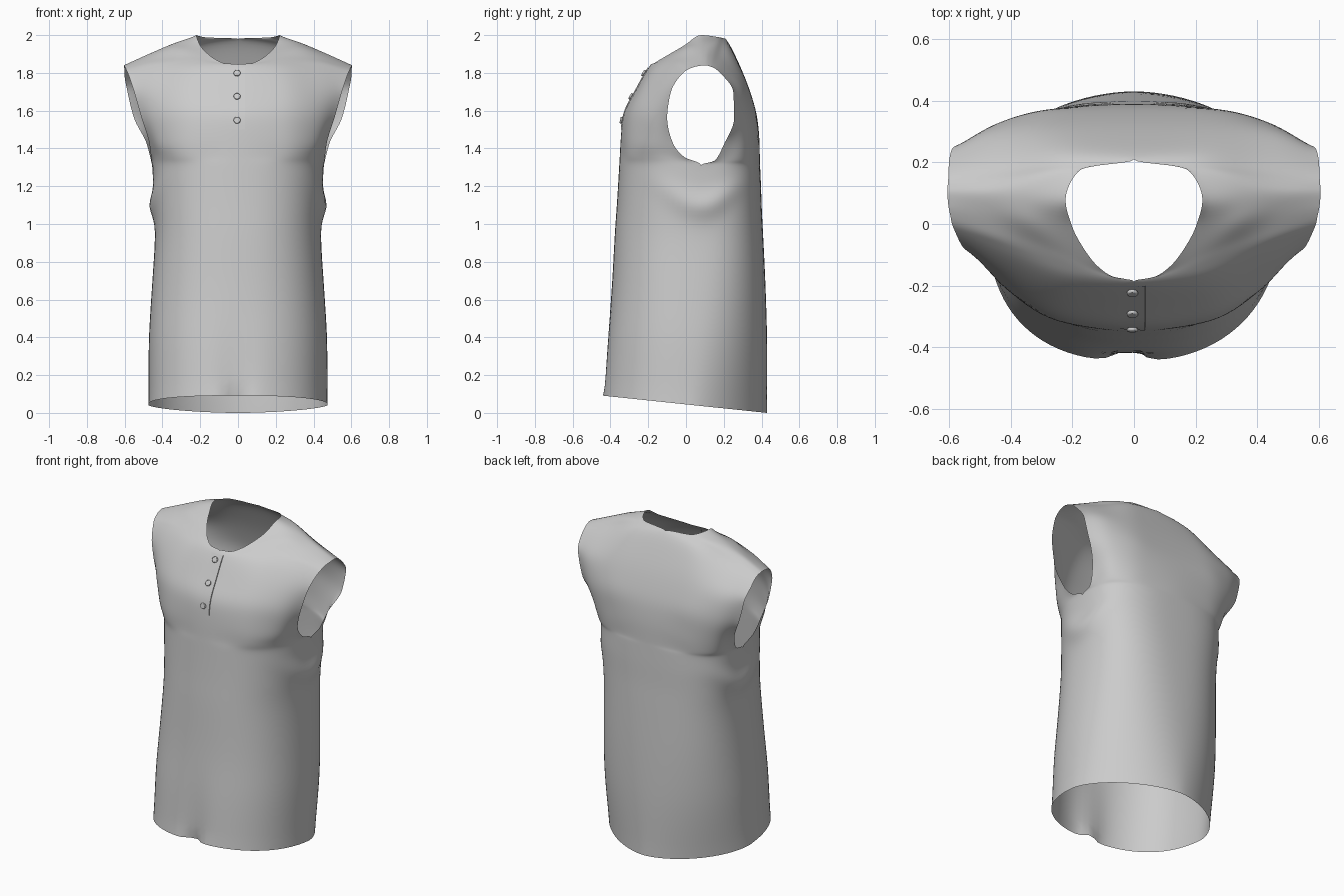
import bpy, bmesh, math
from mathutils import Vector
from mathutils.bvhtree import BVHTree

if "Cube" in bpy.data.objects:
    bpy.data.objects.remove(bpy.data.objects["Cube"])

NS = 24          # columns from centre line to side seam
UNDERARM = 1.31

# body profile: height, half width, front depth, back depth
PROFILE = [(0, .475, -.445, .43), (.3, .475, -.422, .432), (.6, .46, -.395, .425),
           (.93, .44, -.378, .41), (1.08, .445, -.368, .402), (1.2, .45, -.361, .398),
           (UNDERARM, .455, -.355, .393)]

# yoke rows: centre/neck edge, two middle points, armhole edge
SHOULDER = [(.222, .08, 2.0), (.34, .09, 1.957), (.475, .1, 1.9), (.605, .1, 1.84)]
FRONT = [
    [(0, -.352, 1.36), (.255, -.312, 1.36), (.41, -.175, 1.36), (.46, -.01, 1.355)],
    [(0, -.348, 1.43), (.25, -.316, 1.43), (.425, -.19, 1.43), (.47, -.07, 1.43)],
    [(0, -.335, 1.57), (.24, -.305, 1.57), (.43, -.20, 1.56), (.51, -.10, 1.56)],
    [(0, -.27, 1.70), (.23, -.25, 1.70), (.42, -.165, 1.70), (.55, -.08, 1.70)],
    [(0, -.187, 1.845), (.2, -.17, 1.835), (.4, -.095, 1.825), (.58, -.025, 1.79)],
    [(.065, -.172, 1.85), (.24, -.12, 1.865), (.42, -.055, 1.855), (.59, 0, 1.812)],
    [(.12, -.135, 1.872), (.27, -.075, 1.89), (.43, -.025, 1.87), (.595, .025, 1.825)],
    [(.2, -.01, 1.945), (.32, .01, 1.94), (.46, .04, 1.89), (.602, .06, 1.835)],
    SHOULDER]
BACK = [
    [(0, .392, 1.34), (.275, .366, 1.34), (.42, .28, 1.34), (.46, .15, 1.335)],
    [(0, .39, 1.43), (.26, .375, 1.43), (.432, .305, 1.43), (.485, .205, 1.43)],
    [(0, .378, 1.56), (.25, .375, 1.56), (.44, .33, 1.56), (.55, .255, 1.56)],
    [(0, .34, 1.70), (.24, .34, 1.70), (.45, .31, 1.70), (.585, .25, 1.70)],
    [(0, .28, 1.85), (.22, .28, 1.845), (.43, .25, 1.805), (.6, .2, 1.78)],
    [(0, .21, 1.98), (.19, .21, 1.96), (.4, .185, 1.88), (.602, .15, 1.825)],
    [(.17, .178, 1.988), (.28, .165, 1.965), (.44, .14, 1.9), (.604, .125, 1.835)],
    SHOULDER]


def smooth(pts, t):
    """Overshoot-free curve through pts, t from 0 to len(pts) - 1."""
    i = min(int(t), len(pts) - 2)
    f = t - i
    out = []
    for c in range(len(pts[0])):
        d = [pts[k + 1][c] - pts[k][c] for k in range(len(pts) - 1)]

        def slope(k):
            if k == 0:
                return d[0]
            if k == len(d):
                return d[-1]
            a, b = d[k - 1], d[k]
            return 2 * a * b / (a + b) if a * b > 0 else 0
        p, q = pts[i][c], pts[i + 1][c]
        m, n = slope(i), slope(i + 1)
        out.append(p * (2*f**3 - 3*f*f + 1) + m * (f**3 - 2*f*f + f)
                   + q * (3*f*f - 2*f**3) + n * (f**3 - f*f))
    return out


def body_row(t, front, side):
    """Quarter cross-section of the body, with the hem slanting to the back."""
    z, w, yf, yb = smooth(PROFILE, t)
    h = z / UNDERARM
    seam = .02 + .06 * h
    if front:
        power = 2 / ((2.25 if side > 0 else 2.45) * (1 - h) + 2.4 * h)
    else:
        power = 2 / (1.7 + 1.1 * min(1, h * 1.1))
    row = []
    for j in range(NS + 1):
        a = j / NS * math.pi / 2
        c = math.cos(a) if j < NS else 0
        y = seam + ((yf if front else yb) - seam) * c ** power
        row.append((w * math.sin(a) ** power, y, z + (1 - h) * (.045 - .105 * y)))
    return row


def yoke_row(pts):
    """Spread control points over the columns, mirrored across the centre line."""
    offset = 0
    if pts[0][0] == 0:
        pts = [(-pts[1][0],) + tuple(pts[1][1:])] + pts
        offset = 1
    return [smooth(pts, offset + 3 * j / NS) for j in range(NS + 1)]


def panel_rows(front, side):
    steps = 6
    last = len(PROFILE) - 1
    rows = [body_row(k / steps, front, side) for k in range(last * steps + 1)]
    own, other = (FRONT, BACK) if front else (BACK, FRONT)
    key = [body_row(last - 1, front, side), rows[-1]]
    key += [yoke_row(r) for r in own + [other[-2]]]   # extra row keeps the shoulder round
    for k in range(1, (len(key) - 3) * steps + 1):
        rows.append([smooth([r[j] for r in key], 1 + k / steps) for j in range(NS + 1)])
    return rows


# shirt body: four panels welded at centre, side and shoulder seams
bm = bmesh.new()
for front in (True, False):
    for side in (1, -1):
        grid = []
        for row in panel_rows(front, side):
            line = []
            for x, y, z in row:
                # V-shaped drape fold below each armhole
                fold = (z - 1.07 - .6 * abs(y - .08)) / .05
                x += .04 * math.exp(-fold ** 2 - ((y - .08) / .17) ** 2) * (x / .46) ** 2
                x *= side
                if front and z < .7:   # soft fold at the front hem
                    y += .07 * math.exp(-abs((x + .02) / .045) ** 1.5) * max(0, 1 - z / .6) ** 1.3
                line.append(bm.verts.new((x, y, z)))
            grid.append(line)
        for i in range(len(grid) - 1):
            for j in range(NS):
                f = [grid[i][j], grid[i][j + 1], grid[i + 1][j + 1], grid[i + 1][j]]
                bm.faces.new(f if front == (side > 0) else f[::-1])
bmesh.ops.remove_doubles(bm, verts=bm.verts[:], dist=.0006)
inner = [v for v in bm.verts if not v.is_boundary]
for _ in range(8):   # relax the cloth, leaving the openings in place
    bmesh.ops.smooth_vert(bm, verts=inner, factor=.5,
                          use_axis_x=True, use_axis_y=True, use_axis_z=True)
bm.normal_update()
surface = BVHTree.FromBMesh(bm)


def make_object(name, mesh_bm):
    me = bpy.data.meshes.new(name)
    mesh_bm.to_mesh(me)
    mesh_bm.free()
    ob = bpy.data.objects.new(name, me)
    bpy.context.collection.objects.link(ob)
    for p in me.polygons:
        p.use_smooth = True
    return ob


def on_front(x, z):
    hit, normal, _, _ = surface.ray_cast(Vector((x, -2, z)), Vector((0, 1, 0)))
    return hit, normal


make_object("shirt_body", bm)

# placket: a flap lifting gradually to one stitched edge
bm = bmesh.new()
lines = []
for k in range(15):
    z = 1.5 + .325 * k / 14
    line = []
    for x, lift in ((-.045, .0005), (0, .002), (.036, .005), (.037, -.001)):
        p, n = on_front(x, z)
        line.append(bm.verts.new(p + n * lift))
    lines.append(line)
for a, b in zip(lines, lines[1:]):
    for j in range(3):
        bm.faces.new((a[j], a[j + 1], b[j + 1], b[j]))
placket = make_object("placket", bm)
for p in placket.data.polygons:
    p.use_smooth = p.index % 3 < 2

# three round buttons
for i, z in enumerate((1.795, 1.672, 1.548)):
    p, n = on_front(-.005, z)
    bpy.ops.mesh.primitive_cylinder_add(vertices=20, radius=.018, depth=.012,
                                        location=p + n * .008,
                                        rotation=n.to_track_quat('Z', 'Y').to_euler())
    button = bpy.context.object
    button.name = f"button_{i + 1}"
    bevel = button.modifiers.new("round_edge", 'BEVEL')
    bevel.width, bevel.segments = .004, 2
    bpy.ops.object.shade_smooth_by_angle()
